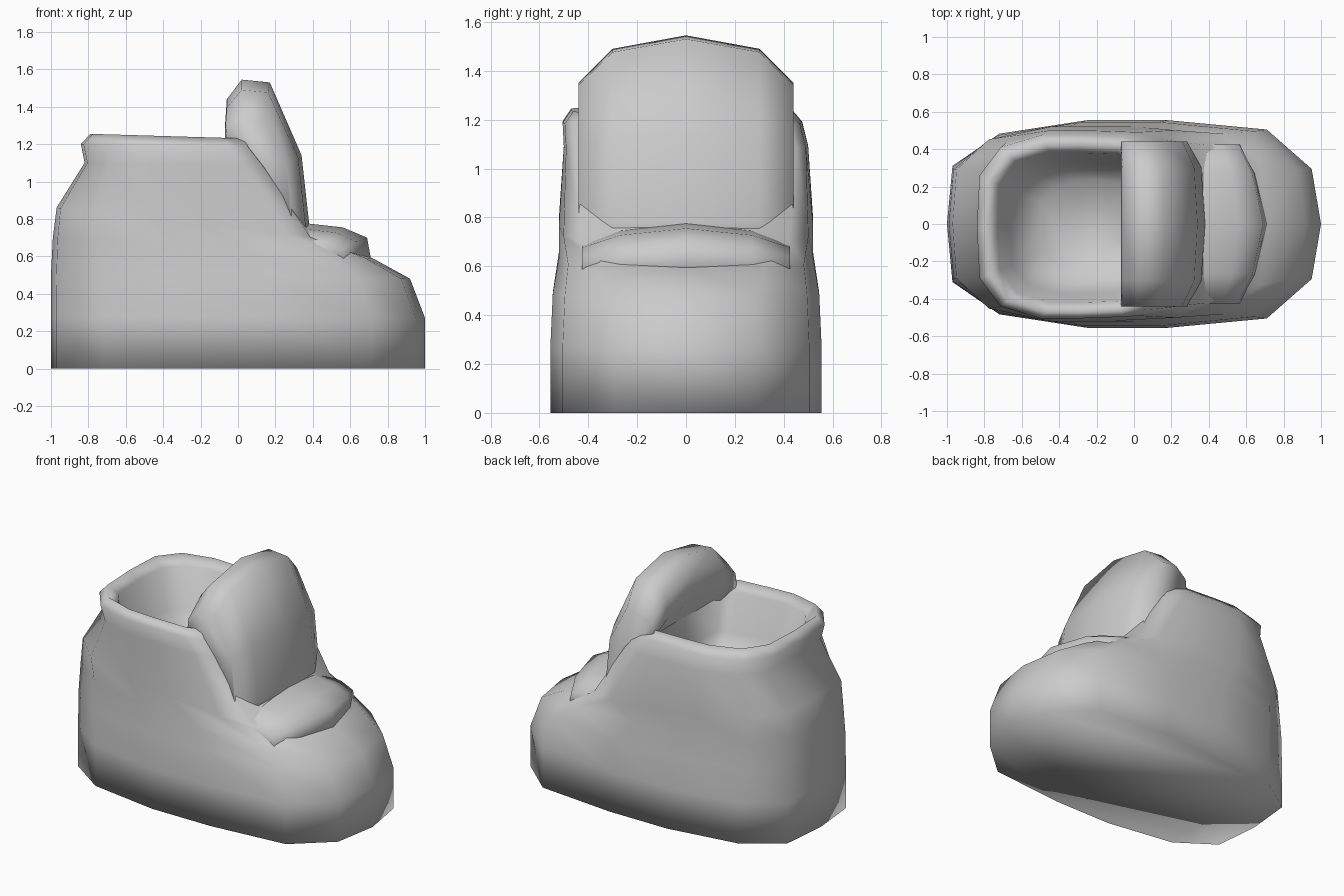
import bpy, bmesh

cube = bpy.data.objects.get("Cube")
if cube:
    bpy.data.objects.remove(cube, do_unlink=True)

grey = bpy.data.materials.new("soft_grey")
grey.use_nodes = True
colour = (0.6, 0.6, 0.6, 1)
grey.diffuse_color = colour
grey.node_tree.nodes["Principled BSDF"].inputs["Base Color"].default_value = colour


def loft(name, rings):
    """Skin closed rings of points, cap both ends and shade smooth."""
    bm = bmesh.new()
    loops = [[bm.verts.new(p) for p in ring] for ring in rings]
    n = len(loops[0])
    for a, b in zip(loops, loops[1:]):
        for i in range(n):
            j = (i + 1) % n
            bm.faces.new((a[i], a[j], b[j], b[i]))
    bm.faces.new(loops[0][::-1])
    bm.faces.new(loops[-1])
    bmesh.ops.recalc_face_normals(bm, faces=bm.faces)
    for face in bm.faces:
        face.smooth = True
    mesh = bpy.data.meshes.new(name)
    bm.to_mesh(mesh)
    bm.free()
    mesh.materials.append(grey)
    obj = bpy.data.objects.new(name, mesh)
    bpy.context.collection.objects.link(obj)
    return obj


# Half of the sole outline, heel to toe, in unit size
half = [(-1, 0), (-.97, .56), (-.72, .87), (-.25, 1), (.18, 1), (.71, .91), (.95, .53), (1, 0)]


def boot_ring(heel, toe, width, z_heel, z_toe, square, shift):
    """Outline stretched from heel to toe; square fills out the front corners."""
    points = []
    for side, part in ((1, half), (-1, half[-2:0:-1])):
        for u, v in part:
            if u > 0 and v > 0:
                v += square * (1 - v)
            t = (u + 1) / 2
            points.append((heel + (toe - heel) * t, side * v * width + shift,
                           z_heel + (z_toe - z_heel) * t))
    return points


# Boot shell: sole, toe, ankle wall, rolled rim, then the hollow inside
shell = [
    (-1, 1, .555, 0, 0, 0, 0),
    (-1, 1, .555, .27, .27, 0, 0),
    (-1, .92, .545, .5, .48, 0, 0),
    (-.99, .72, .52, .7, .59, .2, 0),
    (-.97, .42, .52, .86, .7, .6, 0),
    (-.82, .16, .5, 1.1, 1.08, .8, 0),
    (-.84, .08, .49, 1.2, 1.18, .8, -.015),
    (-.79, .05, .45, 1.255, 1.23, .8, -.02),
    (-.73, .02, .4, 1.2, 1.17, .8, -.02),
    (-.66, .02, .35, .95, .92, .8, -.02),
    (-.5, .0, .25, .8, .78, .6, -.02),
]
loft("boot_shell", [boot_ring(*row) for row in shell])


def pad(name, profile, slices, base, middle):
    """Side profile swept across y; slices give y, top height and front reach."""
    top = max(z for x, z in profile)
    front = max(x for x, z in profile)
    rings = []
    for y, height, reach in [(-y, h, r) for y, h, r in slices[:0:-1]] + slices:
        kz = (height - base) / (top - base)
        kx = (reach - middle) / (front - middle)
        rings.append([(middle + (x - middle) * kx if x > middle else x, y,
                       base + (z - base) * kz if z > base else z) for x, z in profile])
    return loft(name, rings)


# Padded tongue standing up from the instep
tongue = [(.38, .65), (.38, .78), (.34, 1.14), (.17, 1.53), (.02, 1.545),
          (-.06, 1.44), (-.07, 1.29), (.05, 1.08), (.12, .65)]
pad("tongue", tongue, [(0, 1.545, .38), (.3, 1.49, .36), (.44, 1.35, .29)], 1.0, 0)

# Padded roll across the instep
roll = [(.25, .5), (.28, .775), (.38, .775), (.56, .755), (.69, .7), (.71, .59), (.6, .5)]
pad("instep_roll", roll, [(0, .775, .71), (.27, .745, .65), (.425, .69, .57)], .5, .3)
